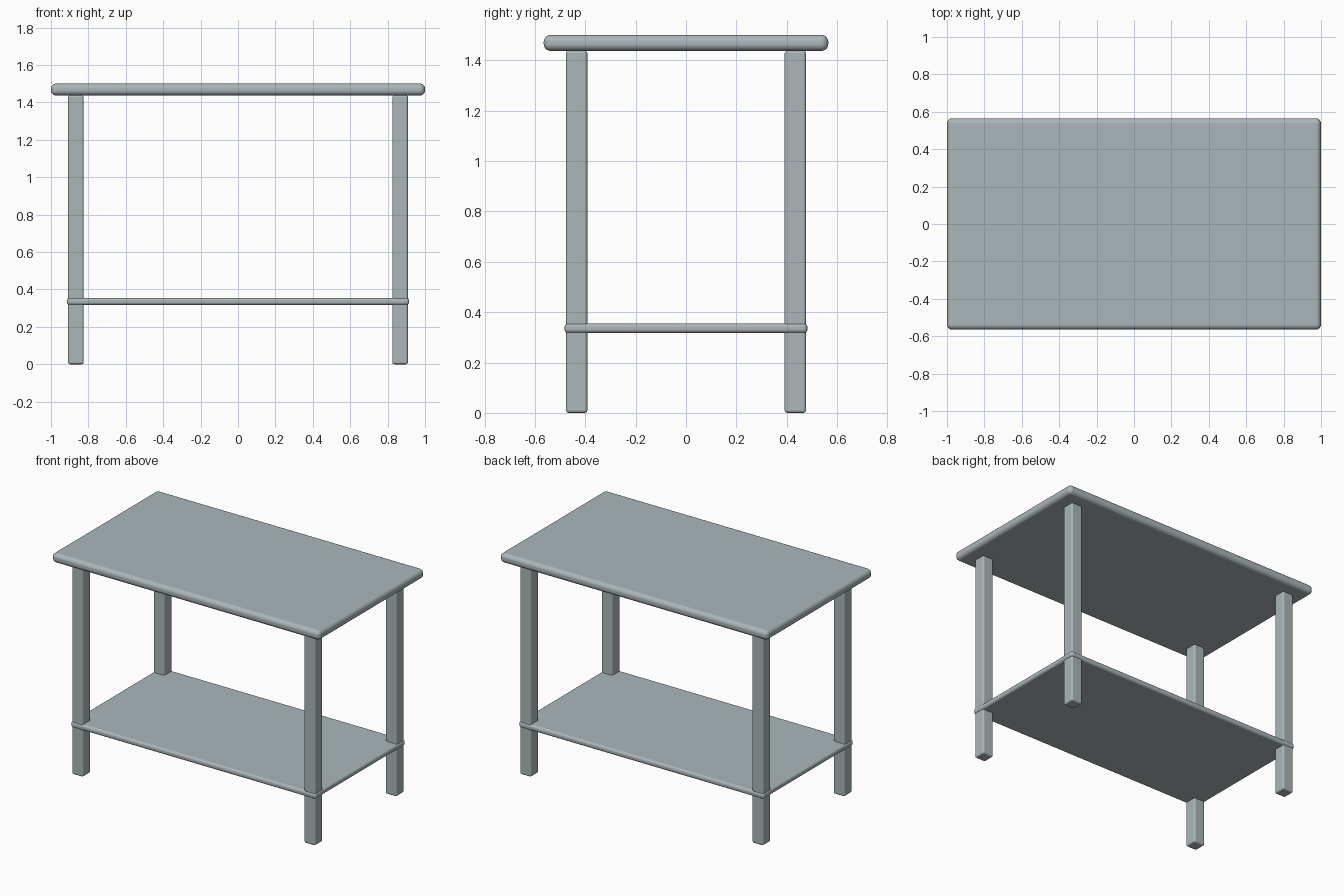
import bpy
from math import radians

if "Cube" in bpy.data.objects:
    bpy.data.objects.remove(bpy.data.objects["Cube"])

# Cool grey metal
metal = bpy.data.materials.new("cool_grey")
metal.diffuse_color = (0.41, 0.47, 0.485, 1)
metal.use_nodes = True
metal.node_tree.nodes["Principled BSDF"].inputs["Base Color"].default_value = metal.diffuse_color


def rounded_box(name, center, size, radius, segments):
    """Box with rounded edges and corners, flat faces kept flat in shading."""
    bpy.ops.mesh.primitive_cube_add(size=1, location=center)
    obj = bpy.context.object
    obj.name = name
    obj.scale = size
    bpy.ops.object.transform_apply(location=False, rotation=False, scale=True)
    bpy.ops.object.shade_smooth_by_angle(angle=radians(40))
    bevel = obj.modifiers.new("rounding", 'BEVEL')
    bevel.width = radius
    bevel.segments = segments
    bevel.harden_normals = True
    bpy.ops.object.modifier_apply(modifier=bevel.name)
    obj.data.materials.append(metal)
    return obj


# Thick table top with rounded rim
rounded_box("table_top", (0, 0, 1.469), (2.0, 1.13, 0.064), 0.028, 5)

# Thin lower shelf, just wider than the legs
rounded_box("lower_shelf", (0, 0, 0.336), (1.83, 0.965, 0.039), 0.016, 4)

# Four square legs with softened edges
for side, x in (("left", -0.867), ("right", 0.867)):
    for end, y in (("front", -0.434), ("back", 0.434)):
        rounded_box(f"{end}_{side}_leg", (x, y, 0.719), (0.083, 0.085, 1.438), 0.011, 3)
